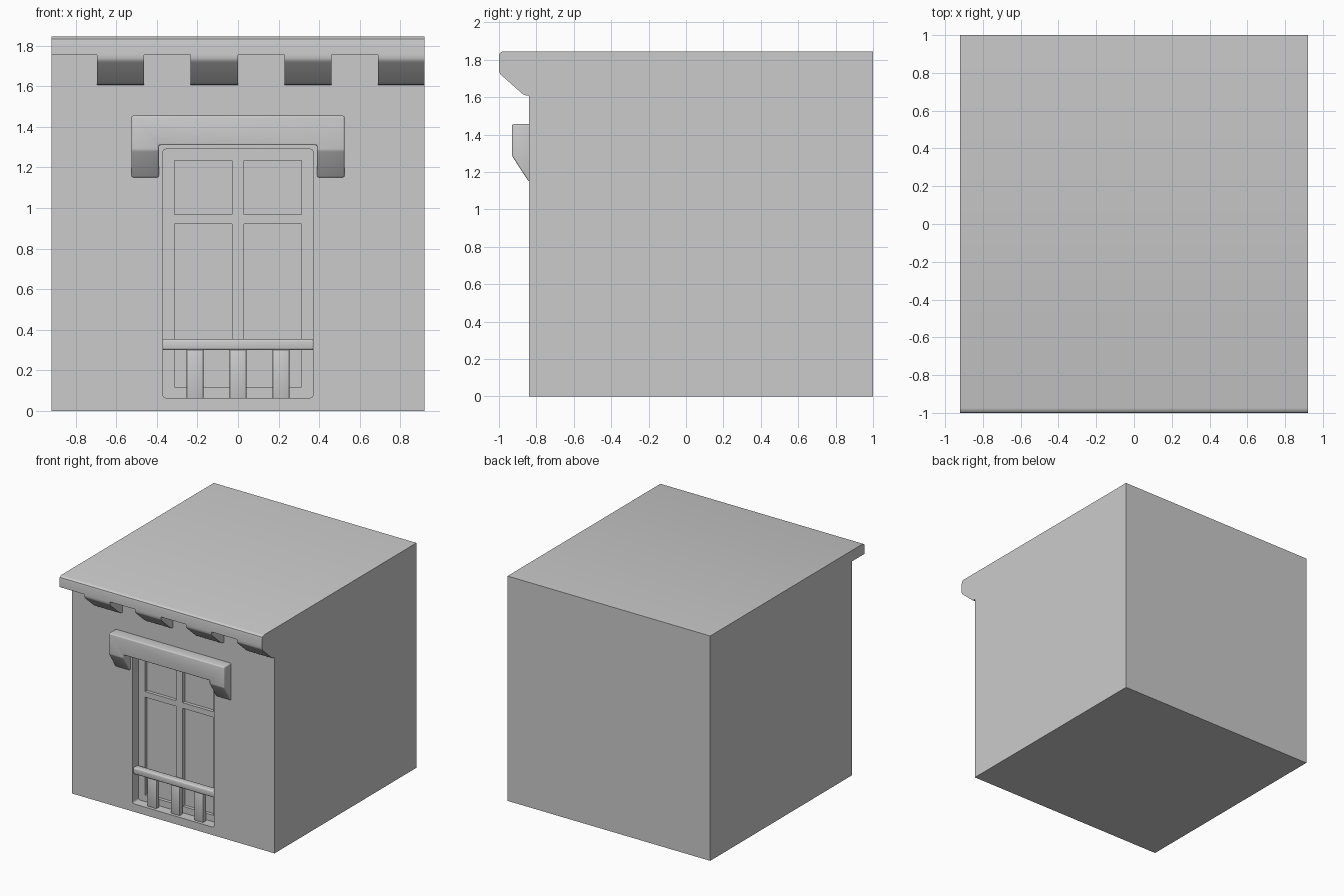
import bpy, bmesh, math
from mathutils import Vector

if "Cube" in bpy.data.objects:
    bpy.data.objects.remove(bpy.data.objects["Cube"])


def extrude(name, pts, axis, lo, hi):
    """Prism from a 2D profile: axis 'X' takes (y, z) points, 'Y' takes (x, z)."""
    def place(p, d):
        return Vector((d, p[0], p[1])) if axis == 'X' else Vector((p[0], d, p[1]))
    bm = bmesh.new()
    face = bm.faces.new([bm.verts.new(place(p, lo)) for p in pts])
    ext = bmesh.ops.extrude_face_region(bm, geom=[face])
    move = place((0, 0), hi - lo)
    bmesh.ops.translate(bm, vec=move, verts=[v for v in ext['geom'] if isinstance(v, bmesh.types.BMVert)])
    bmesh.ops.recalc_face_normals(bm, faces=bm.faces)
    mesh = bpy.data.meshes.new(name)
    bm.to_mesh(mesh)
    bm.free()
    ob = bpy.data.objects.new(name, mesh)
    bpy.context.collection.objects.link(ob)
    return ob


def rect(x0, x1, z0, z1):
    return [(x0, z0), (x1, z0), (x1, z1), (x0, z1)]


def round_rect(x0, x1, z0, z1, r, n=4):
    pts = []
    for i, (cx, cz) in enumerate([(x1 - r, z1 - r), (x0 + r, z1 - r), (x0 + r, z0 + r), (x1 - r, z0 + r)]):
        for k in range(n + 1):
            a = math.pi / 2 * (i + k / n)
            pts.append((cx + r * math.cos(a), cz + r * math.sin(a)))
    return pts


def apply_mod(ob, mod):
    bpy.context.view_layer.objects.active = ob
    bpy.ops.object.modifier_apply(modifier=mod.name)


def boolean(ob, cutter, op='DIFFERENCE'):
    m = ob.modifiers.new("bool", 'BOOLEAN')
    m.operation, m.solver, m.object = op, 'EXACT', cutter
    apply_mod(ob, m)
    bpy.data.objects.remove(cutter)


def bevel(ob, width, segments=3):
    m = ob.modifiers.new("bevel", 'BEVEL')
    m.width, m.segments, m.limit_method = width, segments, 'ANGLE'
    m.angle_limit = math.radians(28)
    apply_mod(ob, m)


def smooth(ob, angle=35):
    bpy.ops.object.select_all(action='DESELECT')
    ob.select_set(True)
    bpy.context.view_layer.objects.active = ob
    bpy.ops.object.shade_smooth_by_angle(angle=math.radians(angle))


W, WALL, TOP = 0.92, -0.84, 1.845

# Building block with the projecting cornice strip
body = extrude("building_body", [
    (WALL, 0), (1, 0), (1, TOP), (-0.975, TOP), (-0.988, TOP - 0.004), (-0.997, TOP - 0.012),
    (-1, TOP - 0.025), (-1, 1.755), (WALL, 1.755)], 'X', -W, W)
# Window recess
boolean(body, extrude("recess_cutter", round_rect(-0.37, 0.37, 0.065, 1.29, 0.015), 'Y', -0.9, -0.72))
smooth(body)

# Cornice brackets, one every 0.46
for i in range(4):
    x = -0.695 + 0.4615 * i
    b = extrude("cornice_bracket", [
        (-0.83, 1.755), (-1, 1.755), (-1, 1.738), (-0.996, 1.728), (-0.988, 1.718),
        (-0.88, 1.622), (-0.87, 1.614), (-0.86, 1.61), (WALL, 1.607), (-0.83, 1.607)],
        'X', x, min(x + 0.233, W))
    smooth(b)

# Window surround: U-shaped front outline intersected with a sloped side profile
lintel = extrude("window_lintel", [
    (-0.525, 1.15), (-0.39, 1.15), (-0.39, 1.31), (0.39, 1.31), (0.39, 1.15),
    (0.525, 1.15), (0.525, 1.455), (-0.525, 1.455)], 'Y', -0.95, -0.82)
boolean(lintel, extrude("slope_cutter", [
    (-0.93, 1.285), (-0.93, 1.6), (-0.825, 1.6), (-0.825, 1.123)], 'X', -0.6, 0.6), 'INTERSECT')
bevel(lintel, 0.015)
smooth(lintel)

# Window frame with four sunken panes
frame = extrude("window_frame", rect(-0.38, 0.38, 0.05, 1.30), 'Y', -0.76, -0.71)
for s in (-1, 1):
    for z0, z1 in ((0.118, 0.922), (0.968, 1.235)):
        x0, x1 = sorted((s * 0.03, s * 0.312))
        boolean(frame, extrude("pane_cutter", rect(x0, x1, z0, z1), 'Y', -0.8, -0.733))

# Balcony rail and balusters inside the recess
rail = extrude("balcony_rail", rect(-0.375, 0.375, 0.3, 0.355), 'Y', -0.828, -0.77)
bevel(rail, 0.012)
smooth(rail)
for x in (-0.212, 0, 0.212):
    post = extrude("baluster", rect(x - 0.041, x + 0.041, 0.055, 0.31), 'Y', -0.815, -0.775)
    bevel(post, 0.005, 2)
    smooth(post)
